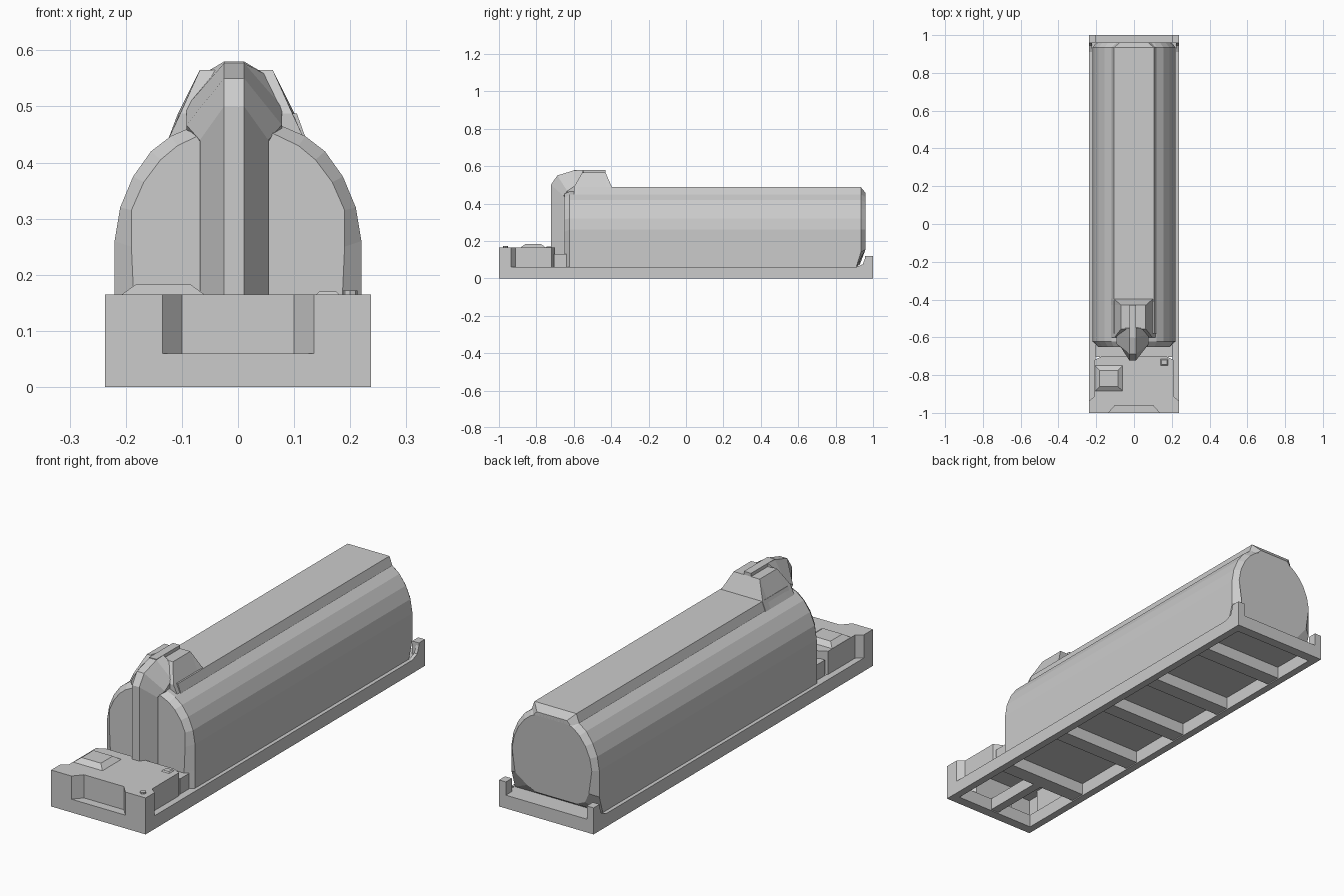
import bpy

if "Cube" in bpy.data.objects:
    bpy.data.objects.remove(bpy.data.objects["Cube"])

def mesh(name, verts, faces):
    m = bpy.data.meshes.new(name)
    m.from_pydata(verts, [], faces)
    m.update()
    o = bpy.data.objects.new(name, m)
    bpy.context.collection.objects.link(o)
    return o

def loft(name, rings, start=True, end=True):
    """Join rings of equal vertex count, optionally capping both ends."""
    import bmesh
    n = len(rings[0])
    verts = [v for r in rings for v in r]
    faces = [(k*n+i, k*n+(i+1) % n, (k+1)*n+(i+1) % n, (k+1)*n+i)
             for k in range(len(rings)-1) for i in range(n)]
    if start:
        faces.append(tuple(reversed(range(n))))
    if end:
        faces.append(tuple(range((len(rings)-1)*n, len(rings)*n)))
    o = mesh(name, verts, faces)
    bm = bmesh.new()
    bm.from_mesh(o.data)
    bmesh.ops.recalc_face_normals(bm, faces=bm.faces)
    bm.to_mesh(o.data)
    bm.free()
    return o

def box(name, x0, x1, y0, y1, z0, z1, inset=0):
    def ring(z, i):
        return [(x0+i, y0+i, z), (x1-i, y0+i, z), (x1-i, y1-i, z), (x0+i, y1-i, z)]
    return loft(name, [ring(z0, 0), ring(z1, inset)])

def mirror(half):
    """Complete a half outline (first coordinate is x)."""
    return half + [(-p[0],) + tuple(p[1:]) for p in reversed(half)]

# Skid frame: rails and cross beams
H = 0.06
for s, side in ((-1, "left"), (1, "right")):
    a, b = sorted((s*0.203, s*0.237))
    box("frame_rail_" + side, a, b, -1, 1, 0, H)
    box("rear_corner_post_" + side, a, b, 0.957, 1, H, 0.12)
    # thin cheek tapering forward from each corner post
    x0, x1 = sorted((s*0.222, s*0.237))
    loft("rear_post_cheek_" + side,
         [[(x, 0.91, H), (x, 0.96, H), (x, 0.96, 0.115), (x, 0.945, 0.075)] for x in (x0, x1)])
box("frame_front_beam", -0.203, 0.203, -1, -0.955, 0, H)
box("frame_rear_beam", -0.203, 0.203, 0.955, 1, 0, H)
box("frame_rear_deck", -0.203, 0.203, 0.9, 0.957, 0.045, H)
for i, y in enumerate((-0.63, -0.26, 0.06, 0.36, 0.71)):
    box(f"cross_beam_{i}", -0.203, 0.203, y-0.035, y+0.035, 0.005, H)
box("front_bay_divider", -0.02, 0.02, -0.955, -0.665, 0.005, H)

# Front equipment box, hollow below, with recessed front and sides
right = [(0.1, -0.96), (0.135, -1), (0.237, -1), (0.237, -0.935),
         (0.208, -0.912), (0.208, -0.72), (0.17, -0.7)]
plan = mirror(right)
loft("equipment_box", [[(x, y, z) for x, y in plan] for z in (H, 0.165)], start=False)
box("box_rear_step", -0.203, 0.203, -0.705, -0.64, 0.045, 0.13)
box("box_hatch", -0.207, -0.06, -0.885, -0.75, 0.165, 0.183, 0.025)
box("small_cover", 0.14, 0.18, -0.75, -0.715, 0.165, 0.17, 0.005)
bpy.ops.mesh.primitive_cylinder_add(vertices=8, radius=0.013, depth=0.008,
                                    location=(0.2, -0.965, 0.168))
bpy.context.object.name = "box_cap"

# Tank: faceted arch with bevelled ends
arch = [(0.12, H), (0.22, H), (0.22, 0.14), (0.22, 0.26), (0.21, 0.32),
        (0.187, 0.375), (0.155, 0.42), (0.12, 0.447), (0.065, 0.471)]
cap = [(0.10, 0.075), (0.145, 0.095), (0.185, 0.155), (0.2, 0.26), (0.19, 0.315),
       (0.168, 0.365), (0.138, 0.405), (0.108, 0.43), (0.06, 0.453)]
front_cap = [(0.1, H), (0.185, H), (0.185, 0.14), (0.19, 0.25)] + cap[4:]
rear = [(x, 0.91 if z < 0.1 else 0.935, z) for x, z in arch]
loft("tank_body", [
    mirror([(x, -0.65, z) for x, z in front_cap]),
    mirror([(x, -0.622, z) for x, z in arch]),
    mirror(rear),
    mirror([(x, 0.93 if z < 0.1 else 0.96, z) for x, z in cap])])

# Flat spine along the tank top
def spine(y, d):
    return mirror([(0.122-d, y, 0.44), (0.105-d, y, 0.487-d)])
loft("top_spine", [spine(-0.58, 0), spine(0.935, 0), spine(0.96, 0.03)])

# Raised hump at the front end of the spine
C = -0.003
def hump(y, wb, zb, wt, zt):
    return [(C-wb, y, zb), (C+wb, y, zb), (C+wt, y, zt), (C-wt, y, zt)]
loft("top_hump", [hump(-0.6, 0.122, 0.44, 0.1, 0.487),
                  hump(-0.555, 0.122, 0.44, 0.065, 0.565),
                  hump(-0.43, 0.122, 0.44, 0.065, 0.565),
                  hump(-0.395, 0.122, 0.44, 0.105, 0.485)])

# Wedge-shaped front duct that bends up and over the tank
P = -0.007
def wedge(yo, zo, yi, zi, w, yb, zb):
    t = 0.018
    return [(P-t, yo, zo), (P+t, yo, zo), (P+w, yi, zi),
            (P+w, yb, zb), (P-w, yb, zb), (P-w, yi, zi)]
loft("front_duct", [
    wedge(-0.722, 0.13, -0.655, 0.13, 0.061, -0.63, 0.13),
    wedge(-0.722, 0.5, -0.655, 0.44, 0.061, -0.63, 0.43),
    wedge(-0.688, 0.55, -0.635, 0.467, 0.085, -0.6, 0.44),
    wedge(-0.6, 0.577, -0.585, 0.5, 0.085, -0.57, 0.45),
    wedge(-0.55, 0.58, -0.55, 0.555, 0.06, -0.54, 0.45)])
box("duct_top_rib", P-0.018, P+0.018, -0.6, -0.43, 0.55, 0.58)
